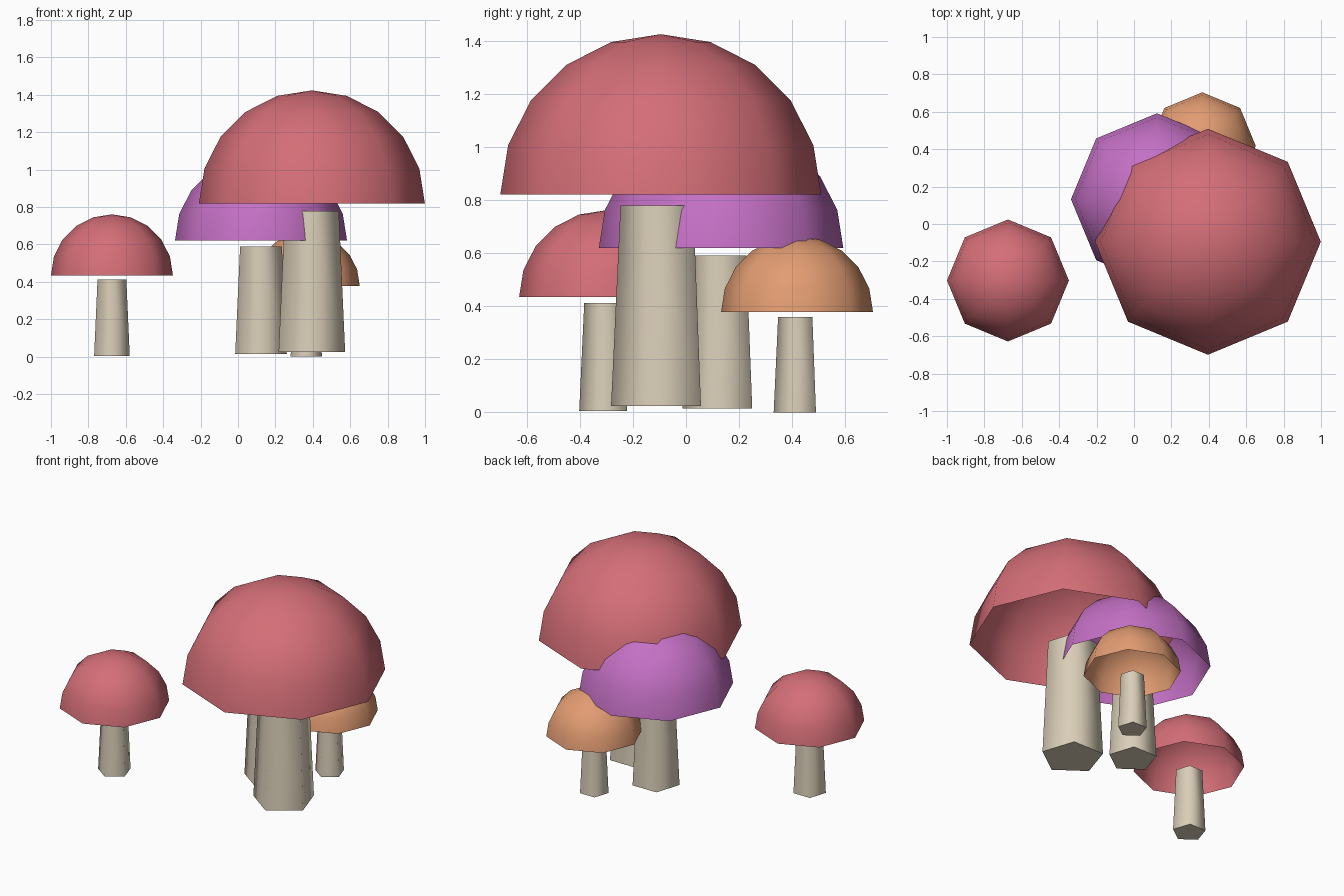
import bpy, bmesh
from math import radians
from mathutils import Matrix

default = bpy.data.objects.get("Cube")
if default:
    bpy.data.objects.remove(default, do_unlink=True)


def make_material(name, srgb):
    linear = [((c / 255 + 0.055) / 1.055) ** 2.4 for c in srgb]
    mat = bpy.data.materials.new(name)
    mat.use_nodes = True
    mat.diffuse_color = (*linear, 1)
    mat.node_tree.nodes["Principled BSDF"].inputs["Base Color"].default_value = (*linear, 1)
    return mat


red = make_material("cap red", (212, 110, 119))
purple = make_material("cap purple", (196, 112, 196))
orange = make_material("cap orange", (226, 156, 114))
cream = make_material("stem cream", (218, 206, 184))


def finish(name, bm, location, material, angle):
    mesh = bpy.data.meshes.new(name)
    bm.to_mesh(mesh)
    bm.free()
    mesh.materials.append(material)
    obj = bpy.data.objects.new(name, mesh)
    obj.location = location
    bpy.context.collection.objects.link(obj)
    bpy.ops.object.select_all(action='DESELECT')
    obj.select_set(True)
    bpy.context.view_layer.objects.active = obj
    bpy.ops.object.shade_smooth_by_angle(angle=radians(angle))


def cap(name, x, y, base, radius, material):
    # Open, eight-sided half dome
    bm = bmesh.new()
    bmesh.ops.create_uvsphere(bm, u_segments=8, v_segments=10, radius=radius)
    lower = [v for v in bm.verts if v.co.z < -0.01]
    bmesh.ops.delete(bm, geom=lower, context='VERTS')
    finish(name, bm, (x, y, base), material, 80)


def stem(name, x, y, bottom, top, radius):
    # Tapered five-sided post with one corner facing the front
    bm = bmesh.new()
    bmesh.ops.create_cone(bm, cap_ends=True, segments=5, radius1=radius,
                          radius2=radius * 0.81, depth=top - bottom)
    corner = max(bm.verts, key=lambda v: v.co.xy.length).co.xy
    turn = corner.angle_signed((0, -1))
    bmesh.ops.rotate(bm, verts=bm.verts, matrix=Matrix.Rotation(-turn, 3, 'Z'))
    finish(name, bm, (x, y, (bottom + top) / 2), cream, 80)


# name, x, y, stem bottom, stem top, stem radius, cap base, cap radius, cap colour
mushrooms = [
    ("large_red", 0.395, -0.095, 0.025, 0.78, 0.187, 0.82, 0.604, red),
    ("purple", 0.123, 0.132, 0.015, 0.59, 0.145, 0.62, 0.46, purple),
    ("small_red", -0.674, -0.302, 0.005, 0.413, 0.1, 0.435, 0.326, red),
    ("orange", 0.365, 0.418, 0.0, 0.36, 0.088, 0.378, 0.286, orange),
]
for name, x, y, bottom, top, stem_r, base, cap_r, colour in mushrooms:
    stem(name + "_stem", x, y, bottom, top, stem_r)
    cap(name + "_cap", x, y, base, cap_r, colour)
